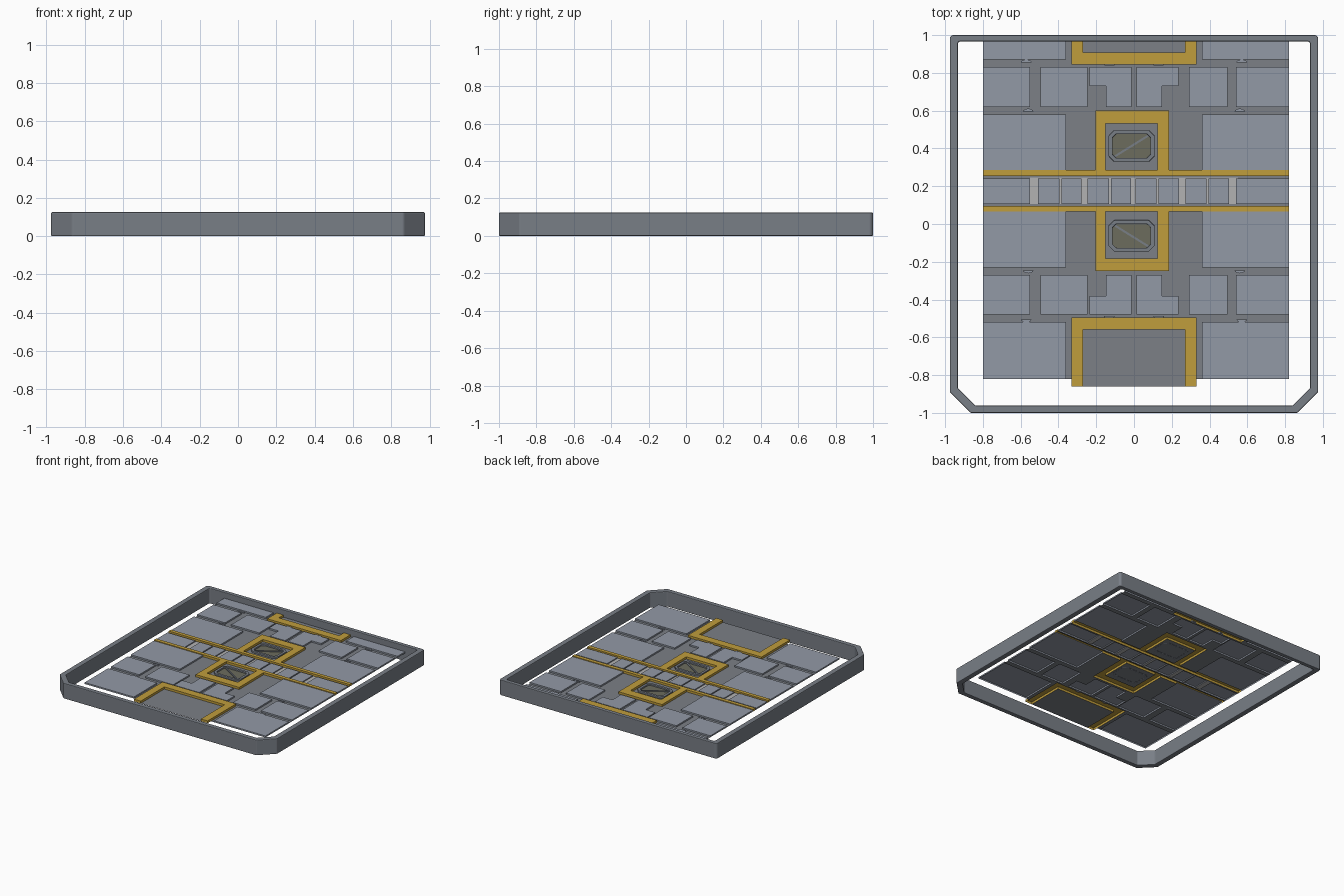
import bpy, bmesh, math
from mathutils import Vector

if "Cube" in bpy.data.objects:
    bpy.data.objects.remove(bpy.data.objects["Cube"])

MIRROR_Y = 0.175          # the deck pattern mirrors about the tiled walkway


def material(name, rgb):
    m = bpy.data.materials.new(name)
    m.diffuse_color = (*rgb, 1)
    m.use_nodes = True
    m.node_tree.nodes["Principled BSDF"].inputs["Base Color"].default_value = m.diffuse_color
    return m


STEEL = material("steel", (0.19, 0.21, 0.24))
MATS = {
    "deck_base": material("base_grey", (0.20, 0.215, 0.24)),
    "deck_panels": material("panel_blue_grey", (0.29, 0.32, 0.38)),
    "gold_trim": material("gold", (0.53, 0.34, 0.045)),
    "walkway_dividers": material("pale_grey", (0.45, 0.45, 0.45)),
    "hatch_glass": material("olive", (0.15, 0.15, 0.11)),
}
HEIGHT = {"deck_base": 0.066, "deck_panels": 0.078, "gold_trim": 0.084,
          "walkway_dividers": 0.070}


def finish(bm, name, mat):
    me = bpy.data.meshes.new(name)
    bm.to_mesh(me)
    bm.free()
    ob = bpy.data.objects.new(name, me)
    bpy.context.collection.objects.link(ob)
    me.materials.append(mat)
    return ob


def ring(name, outer, inner, z0, z1, mat, bevel=0):
    """Closed wall between two outlines with the same number of points."""
    bm = bmesh.new()
    loops = [[bm.verts.new((x, y, z)) for x, y in pts]
             for pts, z in ((outer, z0), (outer, z1), (inner, z1), (inner, z0))]
    n = len(outer)
    for k in range(4):
        a, b = loops[k], loops[(k + 1) % 4]
        for i in range(n):
            j = (i + 1) % n
            bm.faces.new((a[i], a[j], b[j], b[i]))
    bmesh.ops.recalc_face_normals(bm, faces=bm.faces)
    ob = finish(bm, name, mat)
    if bevel:
        mod = ob.modifiers.new("bevel", 'BEVEL')
        mod.width, mod.segments = bevel, 2
    return ob


def chamfered(x0, x1, y0, y1, low, high):
    return [(x0 + low, y0), (x1 - low, y0), (x1, y0 + low), (x1, y1 - high),
            (x1 - high, y1), (x0 + high, y1), (x0, y1 - high), (x0, y0 + low)]


# Outer frame, front corners cut off
ring("outer_frame", chamfered(-0.975, 0.975, -1, 1, 0.11, 0.012),
     chamfered(-0.932, 0.932, -0.962, 0.967, 0.092, 0.008), 0, 0.125, STEEL, 0.007)

# Deck layout: painted rectangles, later ones on top
rects = []


def paint(part, x0, x1, y0, y1, both=True):
    rects.append((part, x0, x1, y0, y1))
    if both:
        rects.append((part, x0, x1, 2 * MIRROR_Y - y1, 2 * MIRROR_Y - y0))


L, R = -0.80, 0.82
paint("deck_base", L, R, -0.86, 0.97, False)
for x0, x1 in ((L, -0.36), (0.36, R)):              # large plates
    paint("deck_panels", x0, x1, 0.285, 0.58)
    paint("deck_panels", x0, x1, 0.87, 1.3)
for x0, x1 in ((L, -0.55), (-0.495, -0.245), (0.29, 0.495), (0.54, R)):
    paint("deck_panels", x0, x1, 0.62, 0.83)        # brick row
for s in (-1, 1):                                   # stepped centre bricks
    for w, y0, y1 in ((0.235, 0.73, 0.83), (0.148, 0.62, 0.73)):
        x0, x1 = sorted((s * 0.012, s * w))
        paint("deck_panels", x0, x1, y0, y1)
paint("gold_trim", -0.33, 0.33, 0.845, 1.3)         # end bracket
paint("deck_base", -0.27, 0.27, 0.908, 1.3)
paint("gold_trim", -0.205, 0.185, 0.27, 0.60)       # hatch surround
paint("deck_base", -0.15, 0.125, 0.285, 0.532)
paint("gold_trim", L, R, 0.255, 0.285)              # long strips
paint("walkway_dividers", -0.55, 0.55, 0.105, 0.245, False)
tiles = [(L, -0.55), (0.54, R)]
for c in (-0.39, -0.128, 0.125, 0.39):              # paired walkway tiles
    tiles += [(c - 0.117, c - 0.005), (c + 0.005, c + 0.112)]
for x0, x1 in tiles:
    paint("deck_panels", x0, x1, 0.105, 0.24, False)

# Build the deck as a thin stepped sheet, one object per part
xs = sorted({round(v, 4) for r in rects for v in r[1:3]})
ys = sorted({round(v, 4) for r in rects for v in r[3:5]} | {-0.82})


def owner(i, j):
    if not (0 <= i < len(xs) - 1 and 0 <= j < len(ys) - 1):
        return None
    x, y = (xs[i] + xs[i + 1]) / 2, (ys[j] + ys[j + 1]) / 2
    if y > 0.97 or y < (-0.85 if abs(x) < 0.33 else -0.82):
        return None
    found = None
    for part, x0, x1, y0, y1 in rects:
        if x0 < x < x1 and y0 < y < y1:
            found = part
    return found


meshes = {p: bmesh.new() for p in HEIGHT}
for i in range(len(xs) - 1):
    for j in range(len(ys) - 1):
        part = owner(i, j)
        if not part:
            continue
        bm, h = meshes[part], HEIGHT[part]
        c = [(xs[i], ys[j]), (xs[i + 1], ys[j]), (xs[i + 1], ys[j + 1]), (xs[i], ys[j + 1])]
        bm.faces.new([bm.verts.new((x, y, h)) for x, y in c])
        for k, (di, dj) in enumerate(((0, -1), (1, 0), (0, 1), (-1, 0))):
            other = owner(i + di, j + dj)
            low = HEIGHT[other] if other else HEIGHT["deck_base"]
            if low < h - 1e-5:
                a, b = c[k], c[(k + 1) % 4]
                bm.faces.new([bm.verts.new(v) for v in
                              ((*a, low), (*b, low), (*b, h), (*a, h))])
for part, bm in meshes.items():
    bmesh.ops.remove_doubles(bm, verts=bm.verts, dist=1e-5)
    bmesh.ops.dissolve_limit(bm, angle_limit=0.01, verts=bm.verts, edges=bm.edges)
    finish(bm, part, MATS[part])


def box(name, center, size, rot, mat):
    bm = bmesh.new()
    bmesh.ops.create_cube(bm, size=1)
    bmesh.ops.scale(bm, vec=Vector(size), verts=bm.verts)
    ob = finish(bm, name, mat)
    ob.location, ob.rotation_euler = center, (0, 0, rot)
    return ob


# Hatches: octagonal rim, tinted pane, diagonal brace
for label, cy, s in (("rear", 0.413, 1), ("front", -0.063, -1)):
    cx = -0.013
    ring(label + "_hatch_rim",
         chamfered(cx - 0.122, cx + 0.122, cy - 0.083, cy + 0.083, 0.03, 0.03),
         chamfered(cx - 0.1, cx + 0.1, cy - 0.063, cy + 0.063, 0.018, 0.018),
         0.064, 0.080, STEEL, 0.003)
    bm = bmesh.new()
    bm.faces.new([bm.verts.new((x, y, 0.069)) for x, y in
                  chamfered(cx - 0.101, cx + 0.101, cy - 0.064, cy + 0.064, 0.018, 0.018)])
    finish(bm, label + "_hatch_pane", MATS["hatch_glass"])
    box(label + "_hatch_brace", (cx, cy, 0.071), (0.222, 0.011, 0.008),
        s * math.atan2(0.118, 0.19), STEEL)

# Small half-round lugs in the seams between rows
for y, places in ((0.595, (-0.56, 0.56)), (0.855, (-0.57, 0.57)), (0.838, (-0.13, 0.13))):
    for x in places:
        for s, label in ((1, "rear"), (-1, "front")):
            bm = bmesh.new()
            pts = [(x + 0.028 * math.cos(t * math.pi / 6), 
                    0.016 * math.sin(t * math.pi / 6)) for t in range(7)]
            ly = y if s > 0 else 2 * MIRROR_Y - y
            base = bm.faces.new([bm.verts.new((px, ly + s * py, 0.066)) for px, py in pts])
            ext = bmesh.ops.extrude_face_region(bm, geom=[base])
            top = [v for v in ext["geom"] if isinstance(v, bmesh.types.BMVert)]
            bmesh.ops.translate(bm, vec=(0, 0, 0.008), verts=top)
            bmesh.ops.recalc_face_normals(bm, faces=bm.faces)
            finish(bm, label + "_seam_lug", MATS["deck_panels"])
